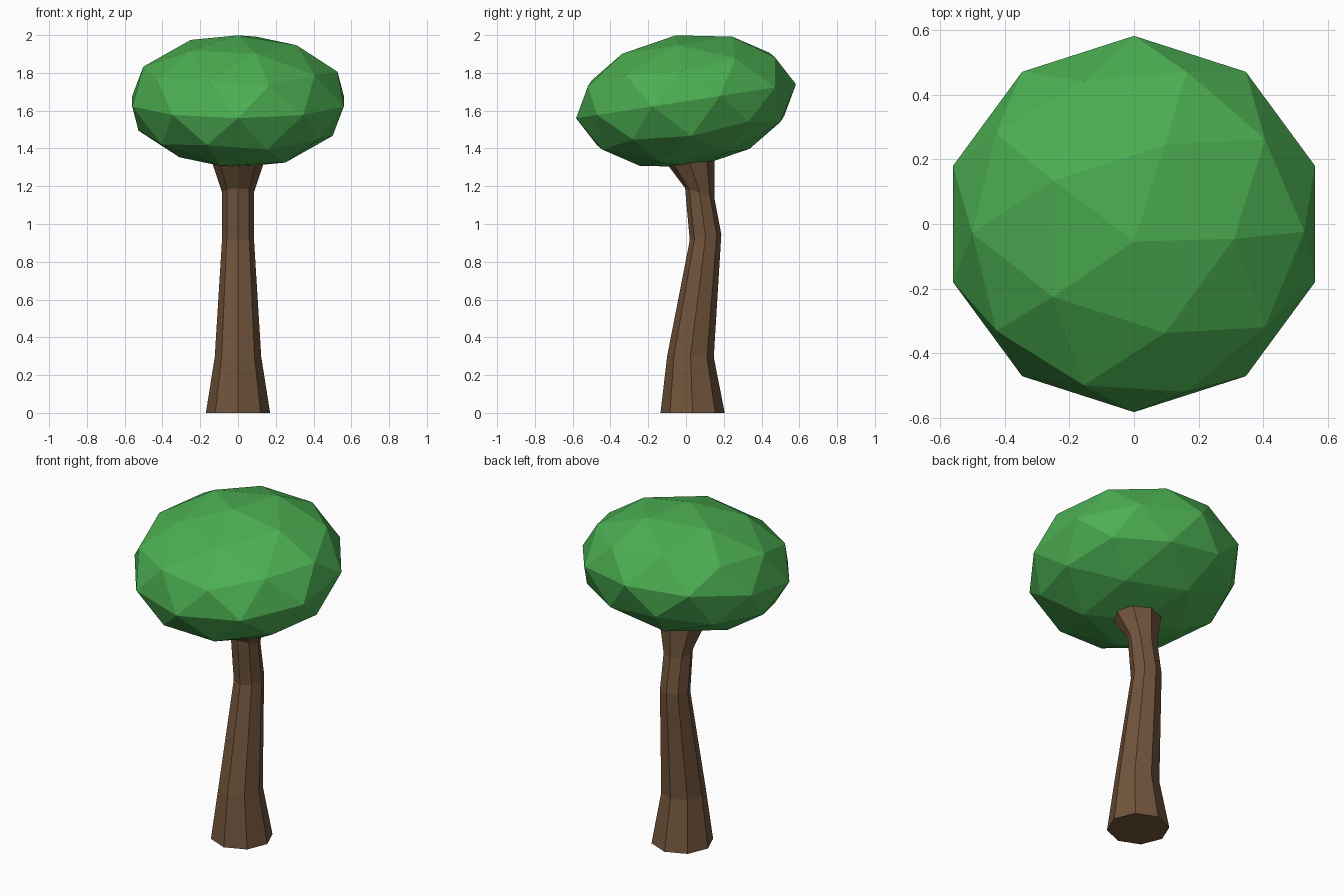
import bpy
import bmesh
from math import cos, sin, radians, tau
from mathutils import Matrix

cube = bpy.data.objects.get("Cube")
if cube:
    bpy.data.objects.remove(cube, do_unlink=True)


def material(name, rgb):
    mat = bpy.data.materials.new(name)
    mat.use_nodes = True
    mat.diffuse_color = (*rgb, 1)
    mat.node_tree.nodes["Principled BSDF"].inputs["Base Color"].default_value = (*rgb, 1)
    return mat


def add_object(name, bm, mat):
    bmesh.ops.recalc_face_normals(bm, faces=bm.faces)
    mesh = bpy.data.meshes.new(name)
    bm.to_mesh(mesh)
    bm.free()
    mesh.materials.append(mat)
    obj = bpy.data.objects.new(name, mesh)
    bpy.context.collection.objects.link(obj)
    return obj


# Trunk: bent eight-sided tube, each ring given as front y, z, back y, z, half width
SIDES = 8
rings = [
    (-0.135, 0.00, 0.205, 0.00, 0.17),
    (-0.10, 0.30, 0.147, 0.295, 0.123),
    (0.02, 0.915, 0.187, 0.945, 0.084),
    (-0.005, 1.19, 0.15, 1.14, 0.084),
    (-0.14, 1.37, 0.15, 1.36, 0.15),
]
bm = bmesh.new()
loops = []
for y0, z0, y1, z1, half in rings:
    loop = []
    for i in range(SIDES):
        a = tau * i / SIDES
        t = (1 + sin(a)) / 2
        loop.append(bm.verts.new((half * cos(a), y0 + (y1 - y0) * t, z0 + (z1 - z0) * t)))
    loops.append(loop)
for low, high in zip(loops, loops[1:]):
    for i in range(SIDES):
        j = (i + 1) % SIDES
        bm.faces.new((low[i], low[j], high[j], high[i]))
bm.faces.new(loops[0])
bm.faces.new(loops[-1])
add_object("trunk", bm, material("bark brown", (0.165, 0.089, 0.045)))

# Canopy: flattened faceted ball, tipped toward the front
bm = bmesh.new()
bmesh.ops.create_icosphere(bm, subdivisions=2, radius=1)
placement = (Matrix.Translation((0, 0, 1.65))
             @ Matrix.Rotation(radians(8.8), 4, "X")
             @ Matrix.Diagonal((0.589, 0.589, 0.353, 1)))
bm.transform(placement)
add_object("canopy", bm, material("leaf green", (0.072, 0.429, 0.085)))
